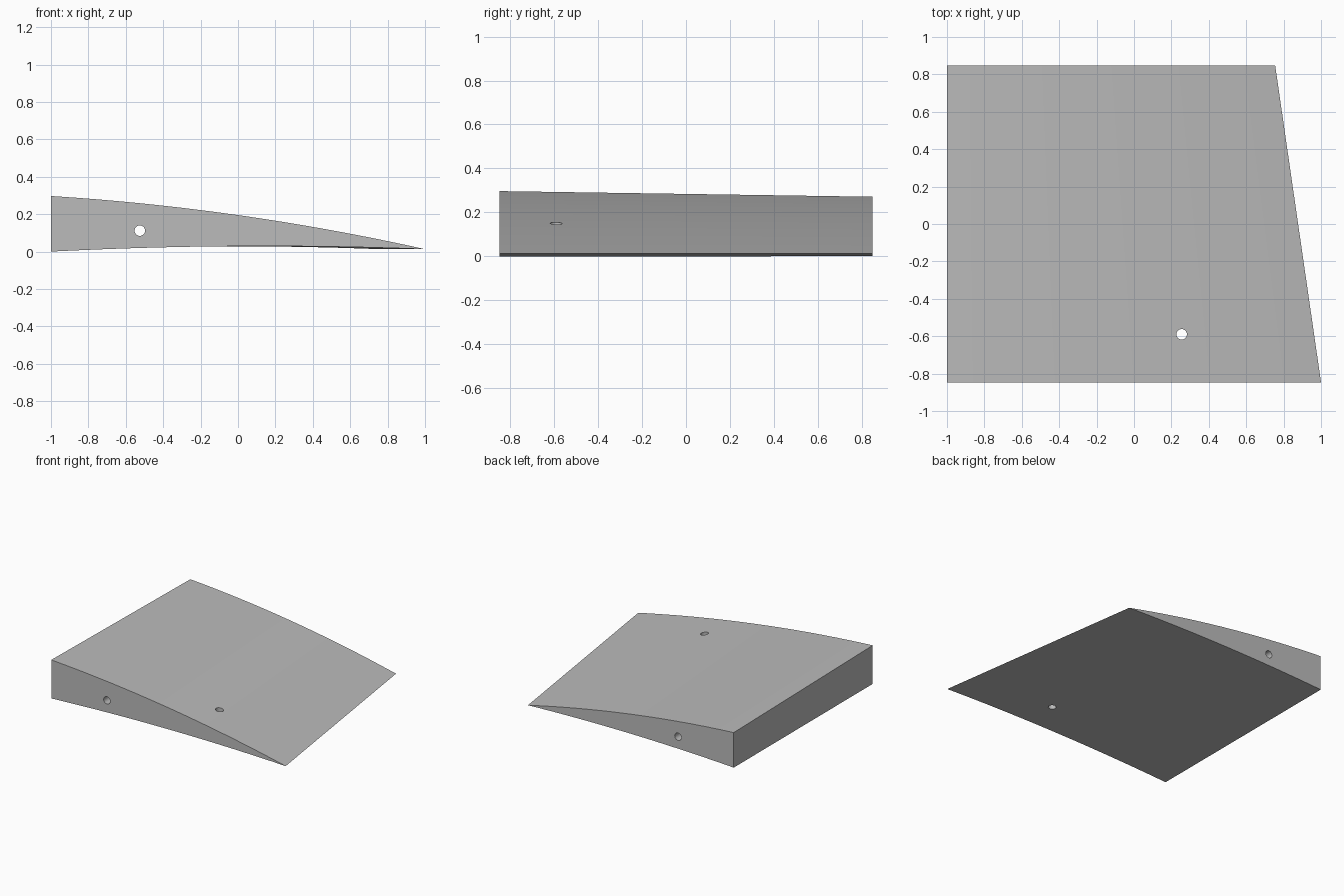
import bpy, bmesh, math

cube = bpy.data.objects.get("Cube")
if cube:
    bpy.data.objects.remove(cube, do_unlink=True)

grey = bpy.data.materials.new("plain_grey")
grey.use_nodes = True
grey.diffuse_color = (0.5, 0.5, 0.5, 1)
grey.node_tree.nodes["Principled BSDF"].inputs["Base Color"].default_value = grey.diffuse_color

HALF_SPAN = 0.847
TIP_Z = 0.013
STEPS = 32


def top_z(u):
    return 0.297 - 0.124 * u - 0.16 * u * u


def under_z(u):
    return 0.103 * u - 0.09 * u * u


def section(bm, y, chord, thickness):
    """Closed outline: over the top to the sharp edge, back along the underside."""
    us = [i / STEPS for i in range(STEPS + 1)]
    outline = [(u, top_z(u)) for u in us]
    outline += [(u, under_z(u)) for u in reversed(us[:-1])]
    return [bm.verts.new((-1 + u * chord, y, TIP_Z + (z - TIP_Z) * thickness))
            for u, z in outline]


# Tapered trailing section of the wing
bm = bmesh.new()
front = section(bm, -HALF_SPAN, 2.0, 1.0)
back = section(bm, HALF_SPAN, 1.755, 0.91)
bm.faces.new(front)
bm.faces.new(back)
count = len(front)
for i in range(count):
    j = (i + 1) % count
    bm.faces.new((front[i], front[j], back[j], back[i]))
bmesh.ops.recalc_face_normals(bm, faces=bm.faces)
mesh = bpy.data.meshes.new("wing_section")
bm.to_mesh(mesh)
bm.free()
mesh.materials.append(grey)
wing = bpy.data.objects.new("wing_section", mesh)
bpy.context.collection.objects.link(wing)


def drill(name, location, rotation, depth):
    """Cut a round hole through the wing."""
    bpy.ops.mesh.primitive_cylinder_add(vertices=32, radius=0.028, depth=depth,
                                        location=location, rotation=rotation)
    cutter = bpy.context.object
    cutter.name = name
    cutter.hide_render = True
    cutter.data.materials.append(grey)
    cut = wing.modifiers.new(name, "BOOLEAN")
    cut.operation = "DIFFERENCE"
    cut.solver = "EXACT"
    cut.object = cutter
    bpy.context.view_layer.objects.active = wing
    bpy.ops.object.modifier_apply(modifier=cut.name)
    bpy.data.objects.remove(cutter, do_unlink=True)


# Lengthwise spar hole and vertical pin hole
drill("spar_hole", (-0.525, 0, 0.112), (math.pi / 2, 0, 0), 2)
drill("pin_hole", (0.255, -0.59, 0.1), (0, 0, 0), 1)

bpy.ops.object.select_all(action="DESELECT")
wing.select_set(True)
bpy.context.view_layer.objects.active = wing
bpy.ops.object.shade_smooth_by_angle(angle=math.radians(30))
